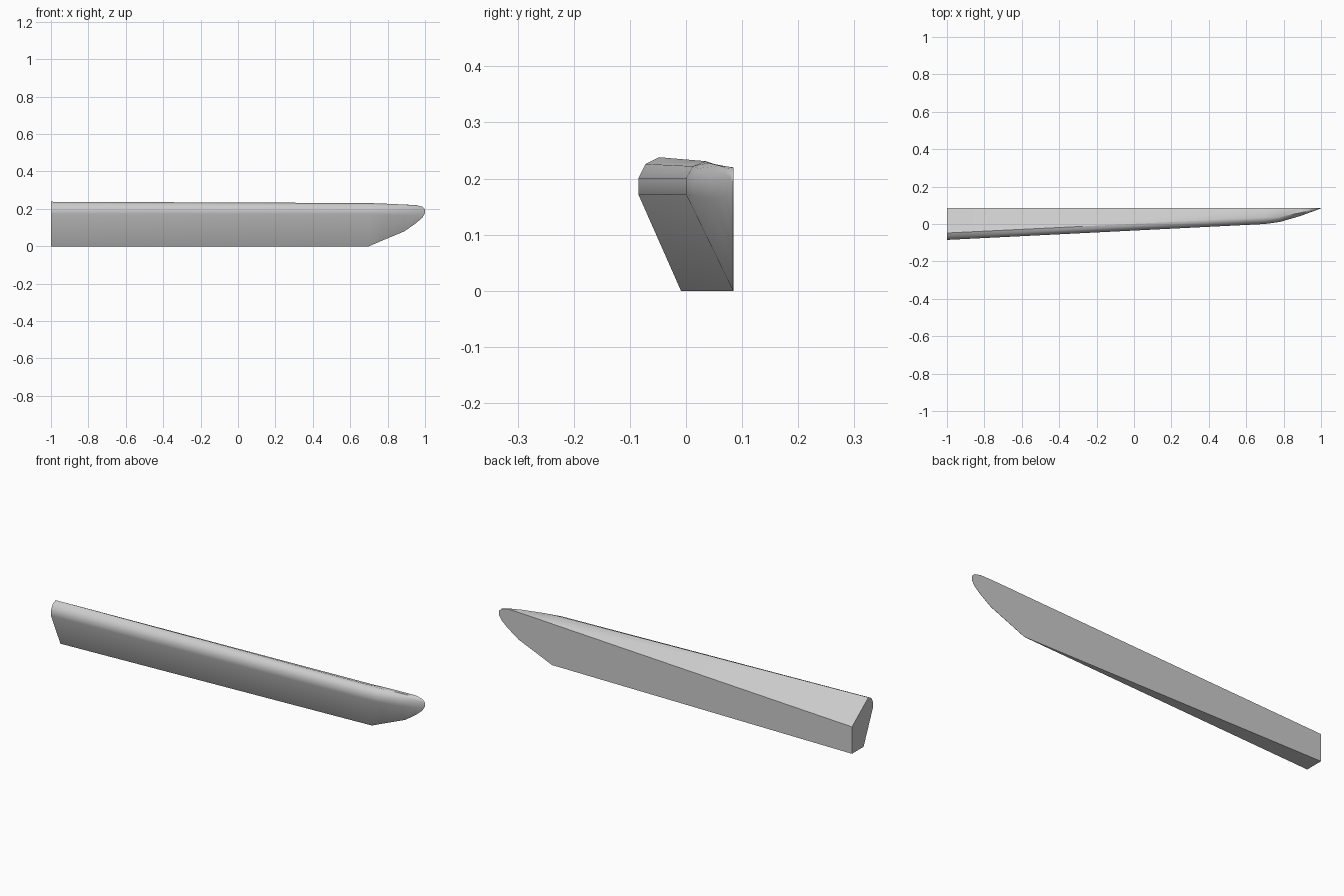
import bpy, bmesh, math

cube = bpy.data.objects.get("Cube")
if cube:
    bpy.data.objects.remove(cube)

BACK = 0.085

# Plain grey surface
grey = bpy.data.materials.new("plain_grey")
grey.use_nodes = True
colour = (0.6, 0.6, 0.6, 1)
grey.diffuse_color = colour
grey.node_tree.nodes["Principled BSDF"].inputs["Base Color"].default_value = colour

# Stations: x, then (y, z) from the bottom front edge up over the crest, then back top z
stations = [
    (-1.0, [(-.009, 0), (-.085, .172), (-.085, .2), (-.072, .226), (-.048, .238)], .138),
    (0.7, [(.084, 0), (0, .172), (0, .2), (.012, .222), (.035, .231)], .211),
    (0.78, [(.084, .034), (.013, .168), (.011, .198), (.022, .218), (.04, .228)], .215),
    (0.89, [(.084, .08), (.045, .165), (.043, .195), (.05, .213), (.06, .223)], .219),
    (0.95, [(.084, .122), (.066, .165), (.065, .193), (.068, .209), (.073, .218)], .220),
    (0.985, [(.084, .152), (.079, .172), (.078, .19), (.079, .202), (.081, .209)], .212),
    (1.0, [(.084, .177), (.084, .182), (.084, .187), (.084, .192), (.084, .196)], .198),
]

# Tapered rail: lofted sections with a flat back and a rounded, swept tip
bm = bmesh.new()
rings = []
for x, front, back_top in stations:
    points = [(BACK, front[0][1])] + front + [(BACK, back_top)]
    rings.append([bm.verts.new((x, y, z)) for y, z in points])

for a, b in zip(rings, rings[1:]):
    for i in range(len(a)):
        j = (i + 1) % len(a)
        bm.faces.new((a[i], a[j], b[j], b[i]))
bm.faces.new(rings[0])
bm.faces.new(rings[-1])
bmesh.ops.recalc_face_normals(bm, faces=bm.faces)

mesh = bpy.data.meshes.new("tapered_rail")
bm.to_mesh(mesh)
bm.free()
mesh.materials.append(grey)
rail = bpy.data.objects.new("tapered_rail", mesh)
bpy.context.collection.objects.link(rail)

# Smooth the rounded front, keep the back and cut end crisp
bpy.ops.object.select_all(action="DESELECT")
rail.select_set(True)
bpy.context.view_layer.objects.active = rail
bpy.ops.object.shade_smooth_by_angle(angle=math.radians(50))
